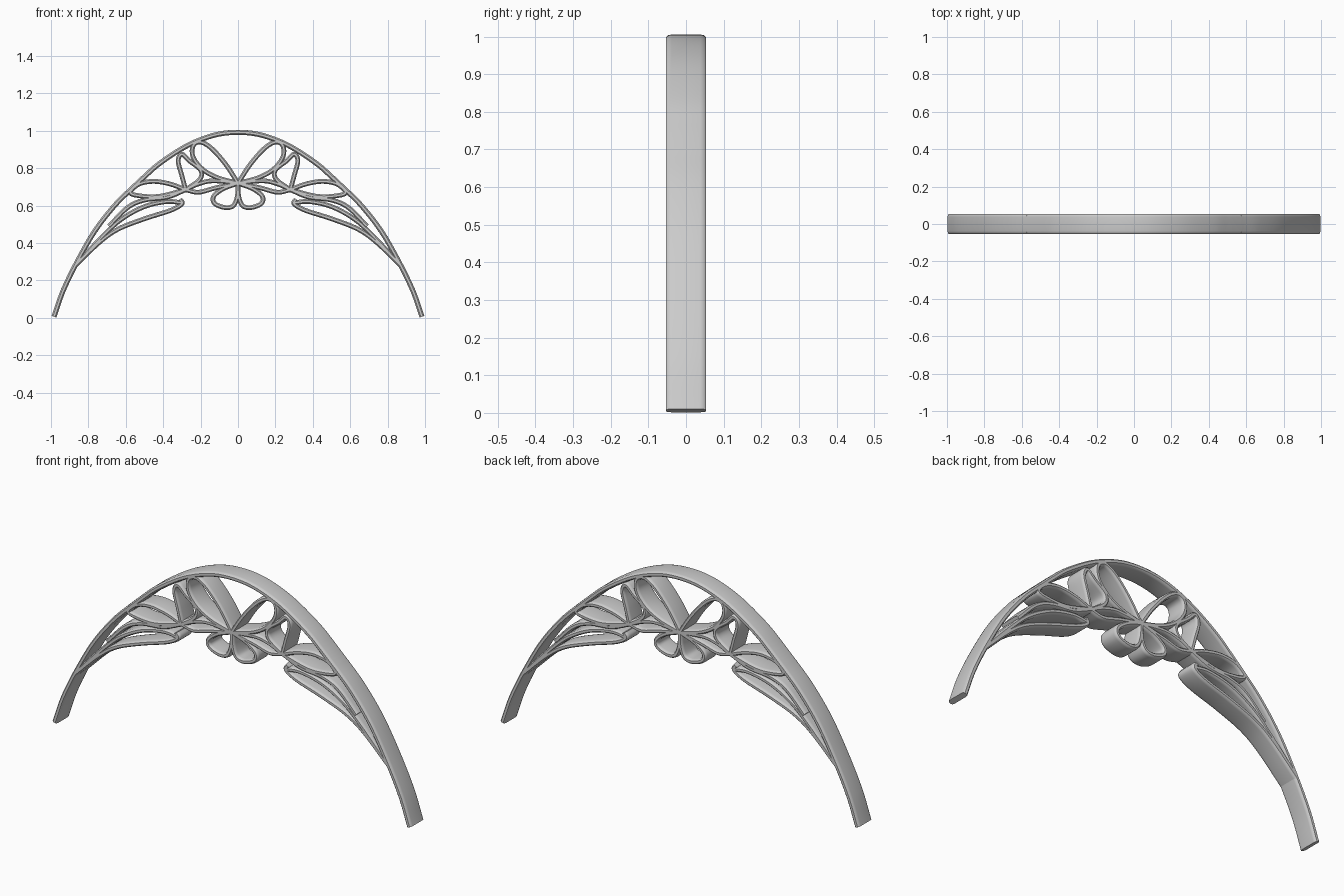
import bpy, bmesh
from mathutils import Vector

if "Cube" in bpy.data.objects:
    bpy.data.objects.remove(bpy.data.objects["Cube"])

# ribbon cross-section: (offset in the arch plane, y)
PROFILE = [(-.006, -.053), (.006, -.053), (.0115, -.048), (.0135, -.038),
           (.0135, .038), (.0115, .048), (.006, .053), (-.006, .053),
           (-.0115, .048), (-.0135, .038), (-.0135, -.038), (-.0115, -.048)]


def smooth_path(pts, n=7):
    """Catmull-Rom curve through the points."""
    p = [Vector(q) for q in pts]
    p = [2 * p[0] - p[1]] + p + [2 * p[-1] - p[-2]]
    out = []
    for i in range(1, len(p) - 2):
        a, b, c, d = p[i - 1:i + 3]
        for k in range(n):
            t = k / n
            out.append(.5 * (2 * b + (c - a) * t + (2 * a - 5 * b + 4 * c - d) * t * t
                             + (3 * b - a - 3 * c + d) * t ** 3))
    out.append(p[-2])
    return out


def ribbon(name, pts, side=1, scale=1.0):
    path = smooth_path([(x * side, z) for x, z in pts])
    bm = bmesh.new()
    rings = []
    for i, p in enumerate(path):
        t = (path[min(i + 1, len(path) - 1)] - path[max(i - 1, 0)]).normalized()
        nx, nz = -t.y, t.x
        rings.append([bm.verts.new((p.x + nx * o * scale, y, p.y + nz * o * scale))
                      for o, y in PROFILE])
    m = len(PROFILE)
    for r, s in zip(rings, rings[1:]):
        for j in range(m):
            bm.faces.new((r[j], r[(j + 1) % m], s[(j + 1) % m], s[j]))
    bm.faces.new(rings[0])
    bm.faces.new(rings[-1][::-1])
    bmesh.ops.recalc_face_normals(bm, faces=bm.faces)
    me = bpy.data.meshes.new(name)
    bm.to_mesh(me)
    bm.free()
    ob = bpy.data.objects.new(name, me)
    bpy.context.collection.objects.link(ob)
    bpy.ops.object.select_all(action='DESELECT')
    ob.select_set(True)
    bpy.context.view_layer.objects.active = ob
    bpy.ops.object.shade_smooth_by_angle(angle=.7)


# crown of the arch
half = [(.10, .983), (.20, .953), (.30, .905), (.42, .825), (.50, .755), (.585, .675)]
ribbon("arch_crown", [(-x, z) for x, z in reversed(half)] + [(0, .992)] + half)

C, N = (0, .72), (.28, .685)   # middle knot and side knot
parts = {
    "arch_leg": [(.565, .695), (.66, .60), (.765, .465), (.86, .30), (.935, .145), (.984, .006)],
    # middle flower
    "upper_petal": [C, (.065, .82), (.14, .905), (.20, .94), (.24, .92), (.24, .86),
                    (.19, .795), (.11, .75), C],
    "lower_petal": [C, (.004, .65), (.025, .60), (.07, .59), (.125, .612),
                    (.13, .65), (.08, .69), C],
    "upper_stem": [C, (.13, .733), (.21, .717), N],
    "lower_stem": [C, (.12, .695), (.21, .672), N],
    # side flower
    "standing_petal": [N, (.30, .76), (.32, .84), (.30, .875), (.26, .84),
                       (.20, .79), (.205, .74), N],
    "side_petal": [N, (.36, .715), (.45, .73), (.53, .715), (.575, .67),
                   (.52, .652), (.42, .65), N],
    # long trailing leaf
    "leaf_lower": [(.31, .635), (.30, .61), (.36, .575), (.50, .53), (.64, .475),
                   (.74, .405), (.87, .28)],
    "leaf_upper": [(.30, .615), (.38, .622), (.50, .595), (.62, .53), (.72, .44), (.87, .28)],
    "leaf_stem": [N, (.38, .645), (.50, .63), (.59, .59), (.69, .49)],
}
for name, pts in parts.items():
    for side, tag in ((1, "right"), (-1, "left")):
        ribbon(name + "_" + tag, pts, side, 1.0 if "arch" in name else .93)
